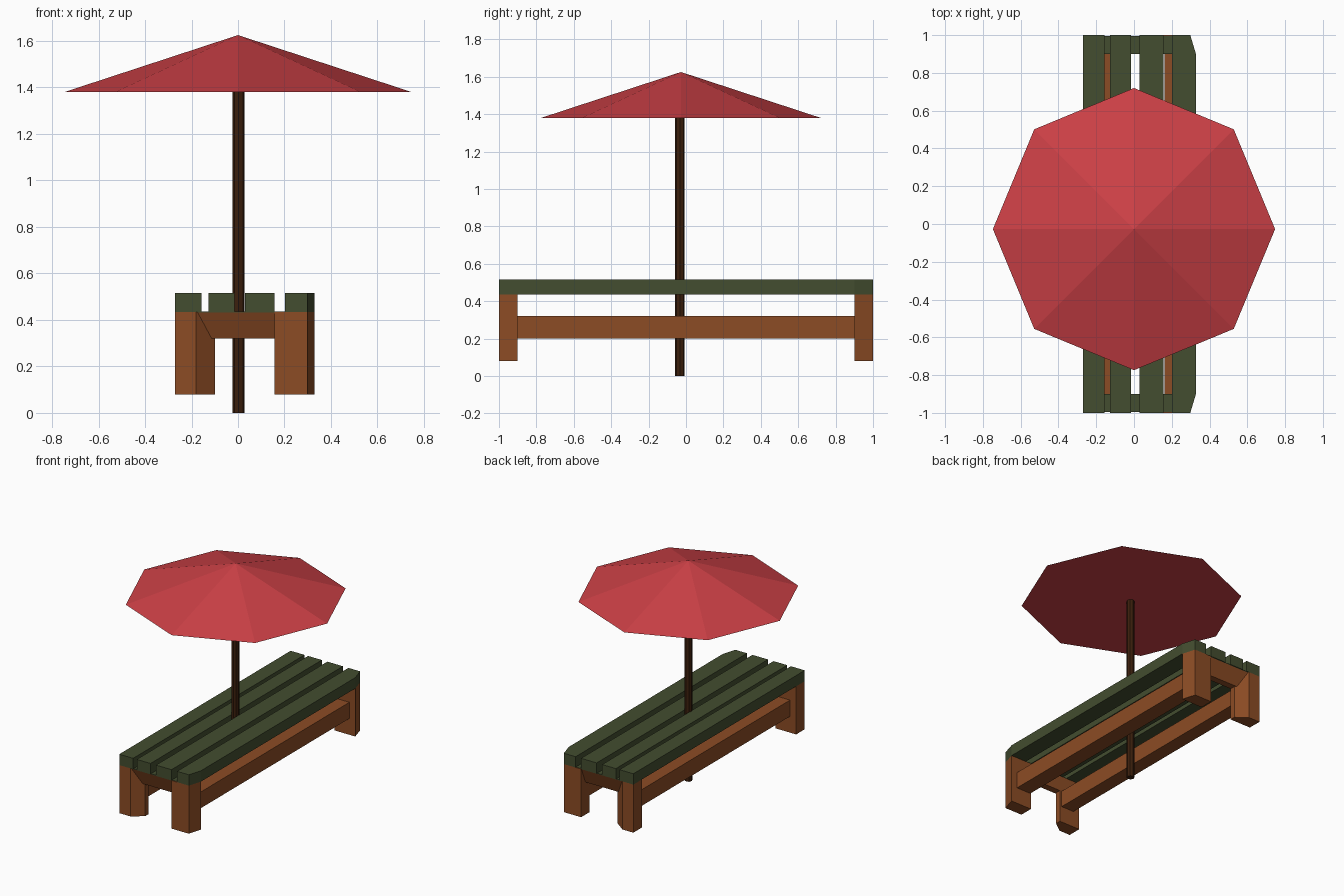
import bpy, bmesh, math
from mathutils import Matrix

cube = bpy.data.objects.get("Cube")
if cube:
    bpy.data.objects.remove(cube, do_unlink=True)


def material(name, rgb):
    mat = bpy.data.materials.new(name)
    mat.use_nodes = True
    color = (*rgb, 1)
    mat.diffuse_color = color
    mat.node_tree.nodes["Principled BSDF"].inputs["Base Color"].default_value = color
    return mat


RED = material("canopy red", (0.60, 0.051, 0.061))
GREEN = material("painted green", (0.056, 0.074, 0.029))
BROWN = material("wood brown", (0.262, 0.072, 0.018))
DARK = material("pole brown", (0.045, 0.014, 0.004))


def finish(name, bm, mat):
    bmesh.ops.recalc_face_normals(bm, faces=bm.faces)
    mesh = bpy.data.meshes.new(name)
    bm.to_mesh(mesh)
    bm.free()
    mesh.materials.append(mat)
    obj = bpy.data.objects.new(name, mesh)
    bpy.context.collection.objects.link(obj)
    return obj


def prism(name, outline, z0, z1, mat):
    """Extrude an outline in plan between two heights."""
    bm = bmesh.new()
    base = bm.faces.new([bm.verts.new((x, y, z0)) for x, y in outline])
    up = bmesh.ops.extrude_face_region(bm, geom=[base])["geom"]
    for v in up:
        if isinstance(v, bmesh.types.BMVert):
            v.co.z = z1
    return finish(name, bm, mat)


def box(name, x0, x1, y0, y1, z0, z1, mat):
    return prism(name, [(x0, y0), (x1, y0), (x1, y1), (x0, y1)], z0, z1, mat)


def cone(name, sides, r0, r1, x, y, z0, z1, mat):
    bm = bmesh.new()
    bmesh.ops.create_cone(bm, cap_ends=True, segments=sides, radius1=r0, radius2=r1,
                          depth=z1 - z0, matrix=Matrix.Translation((x, y, (z0 + z1) / 2)))
    bmesh.ops.remove_doubles(bm, verts=bm.verts, dist=0.0001)
    return finish(name, bm, mat)


SEAT, TOP = 0.435, 0.515

# Seat slats, the outer one with clipped corners
for i, (x0, x1) in enumerate([(-0.27, -0.157), (-0.127, -0.015), (0.03, 0.157)]):
    box(f"slat_{i + 1}", x0, x1, -1, 1, SEAT, TOP, GREEN)
prism("slat_4", [(0.202, -1), (0.298, -1), (0.328, -0.9), (0.328, 0.9),
                 (0.298, 1), (0.202, 1)], SEAT, TOP, GREEN)

# Legs, crossbars and painted caps at both ends
left_leg = [(-0.27, -1), (-0.18, -1), (-0.10, -0.94), (-0.10, -0.9), (-0.27, -0.9)]
right_leg = [(0.157, -1), (0.298, -1), (0.328, -0.9), (0.157, -0.9)]
for end, s in (("front", 1), ("back", -1)):
    for side, plan in (("right", left_leg), ("left", right_leg)):
        prism(f"{end}_{side}_leg", [(x, y * s) for x, y in plan], 0.08, SEAT, BROWN)
    bar = box(f"{end}_crossbar", -0.18, 0.24, -s * 0.995, -s * 0.9, 0.32, SEAT - 0.003, BROWN)
    for v in bar.data.vertices:
        if v.co.z < 0.4 and abs(v.co.y) > 0.95:
            v.co.y = -s * 0.95
    box(f"{end}_cap", -0.25, 0.29, -s * 0.995, -s * 0.9, SEAT - 0.003, SEAT + 0.002, GREEN)

# Long rails between the legs
box("right_rail", -0.22, -0.115, -0.9, 0.9, 0.20, 0.32, BROWN)
box("left_rail", 0.162, 0.28, -0.9, 0.9, 0.20, 0.32, BROWN)

# Parasol
cone("parasol_pole", 8, 0.026, 0.026, 0.003, -0.033, 0, 1.385, DARK)
cone("parasol_canopy", 8, 0.747, 0, 0, -0.027, 1.38, 1.625, RED)
